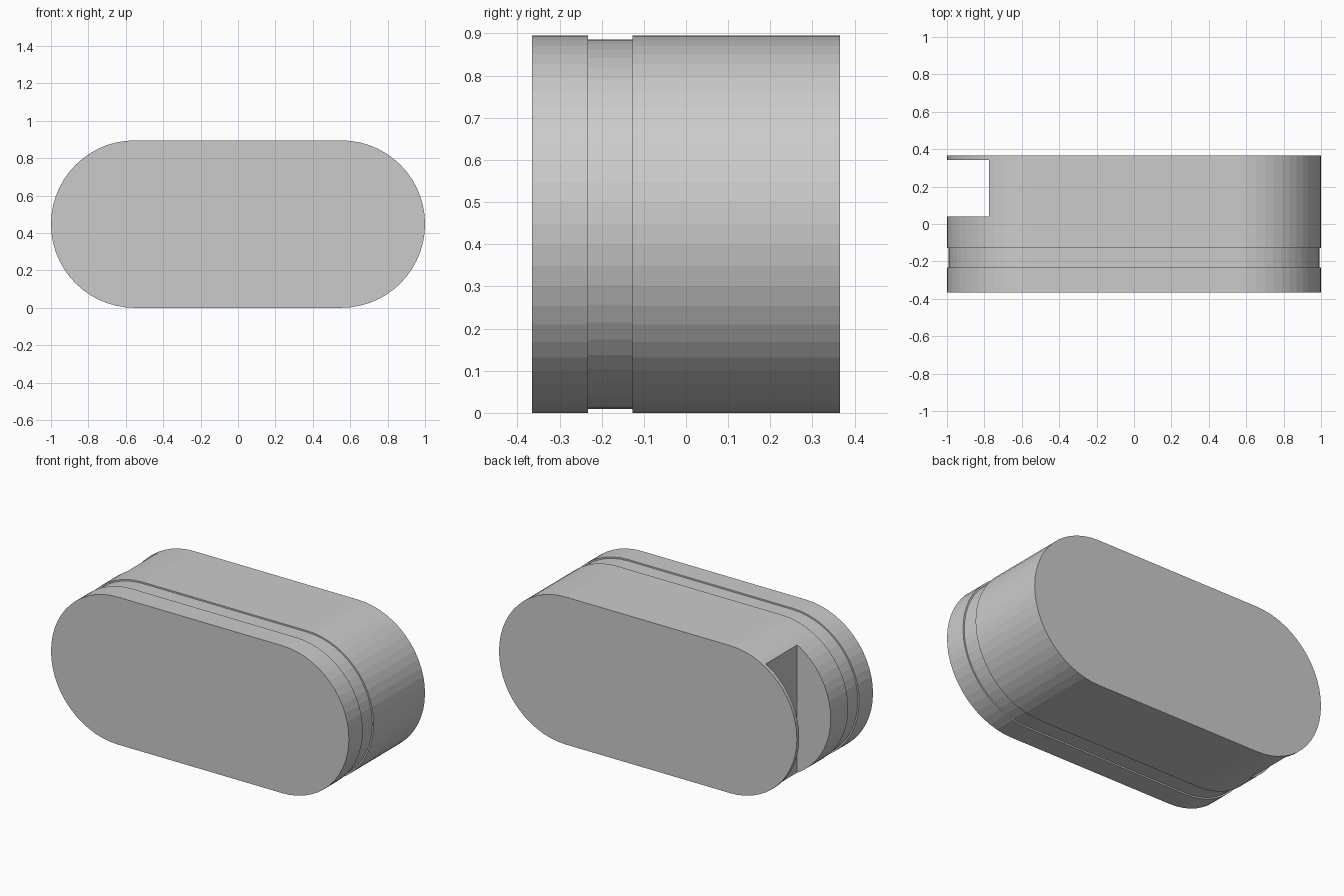
import bpy, bmesh
from math import sin, cos, pi

if "Cube" in bpy.data.objects:
    bpy.data.objects.remove(bpy.data.objects["Cube"])

R = 0.4475          # end radius
CX = 1.0 - R        # centre of each rounded end
SEG = 28            # facets per rounded end


def stadium(bm, y, inset):
    """One pill-shaped ring of vertices in the xz plane at depth y."""
    r = R - inset
    ring = []
    for side in (1, -1):
        for i in range(SEG + 1):
            a = -pi / 2 + pi * i / SEG
            ring.append(bm.verts.new((side * (CX + r * cos(a)), y, R + side * r * sin(a))))
    return ring


# Case: pill section lofted front to back, with a shallow groove around it
stations = [(-0.365, 0), (-0.232, 0), (-0.232, 0.009),
            (-0.127, 0.009), (-0.127, 0), (0.365, 0)]
bm = bmesh.new()
rings = [stadium(bm, y, d) for y, d in stations]
n = len(rings[0])
for a, b in zip(rings, rings[1:]):
    for i in range(n):
        j = (i + 1) % n
        bm.faces.new((a[i], a[j], b[j], b[i]))
bm.faces.new(rings[0])
bm.faces.new(rings[-1])
bmesh.ops.recalc_face_normals(bm, faces=bm.faces)
mesh = bpy.data.meshes.new("case")
bm.to_mesh(mesh)
bm.free()
case = bpy.data.objects.new("case", mesh)
bpy.context.collection.objects.link(case)

# Side slot: cut through the left end, leaving a thin back plate
x0, x1, y0, y1 = -1.2, -0.775, 0.04, 0.342
bpy.ops.mesh.primitive_cube_add(size=1, location=((x0 + x1) / 2, (y0 + y1) / 2, R))
cutter = bpy.context.object
cutter.name = "slot_cutter"
cutter.scale = (x1 - x0, y1 - y0, 1.4)
cutter.hide_render = True

bpy.context.view_layer.objects.active = case
cut = case.modifiers.new("side_slot", 'BOOLEAN')
cut.operation = 'DIFFERENCE'
cut.solver = 'EXACT'
cut.object = cutter
bpy.ops.object.modifier_apply(modifier=cut.name)
bpy.data.objects.remove(cutter)
